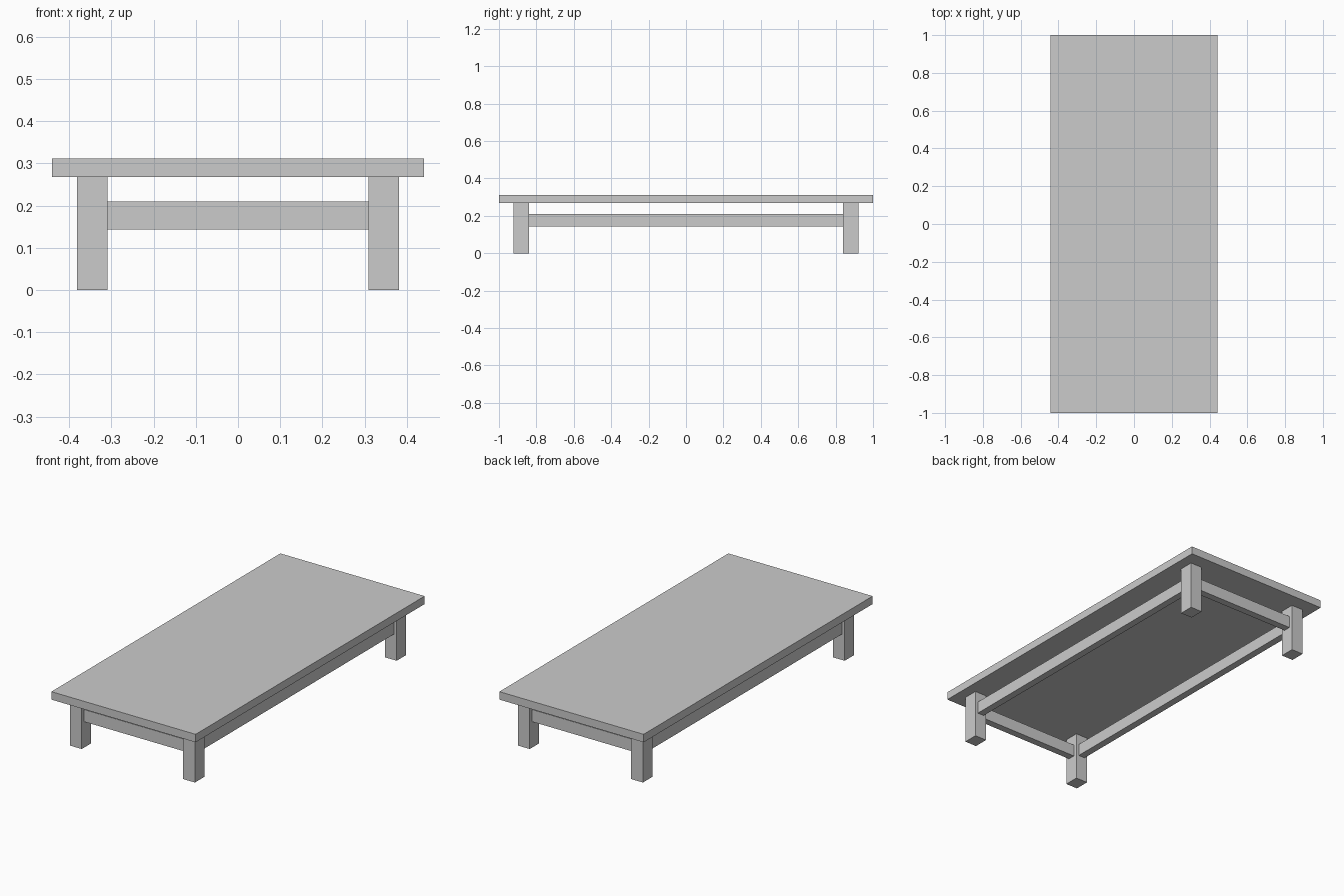
import bpy

if "Cube" in bpy.data.objects:
    bpy.data.objects.remove(bpy.data.objects["Cube"])


def box(name, x0, x1, y0, y1, z0, z1):
    bpy.ops.mesh.primitive_cube_add(size=1, location=((x0 + x1) / 2, (y0 + y1) / 2, (z0 + z1) / 2))
    ob = bpy.context.object
    ob.name = name
    ob.scale = (x1 - x0, y1 - y0, z1 - z0)
    bpy.ops.object.transform_apply(location=True, rotation=False, scale=True)
    return ob


def mirror(ob, x=False, y=False):
    mod = ob.modifiers.new("mirror", 'MIRROR')
    mod.use_axis = (x, y, False)
    return ob


# leg outer / inner faces and rail thickness
LX0, LX1 = 0.31, 0.382
LY0, LY1 = 0.84, 0.922
T = 0.02
CX, CY = (LX0 + LX1) / 2, (LY0 + LY1) / 2

# flat top
box("table_top", -0.441, 0.441, -1, 1, 0.268, 0.312)

# four square legs
leg = box("legs", LX0, LX1, LY0, LY1, 0, 0.268)
leg.data.transform(leg.matrix_world)
leg.matrix_world.identity()
mirror(leg, x=True, y=True)

# rails between the legs
mirror(box("side_rails", CX - T, CX + T, -LY0, LY0, 0.143, 0.21), x=True)
mirror(box("end_rails", -LX0, LX0, CY - T, CY + T, 0.143, 0.21), y=True)
